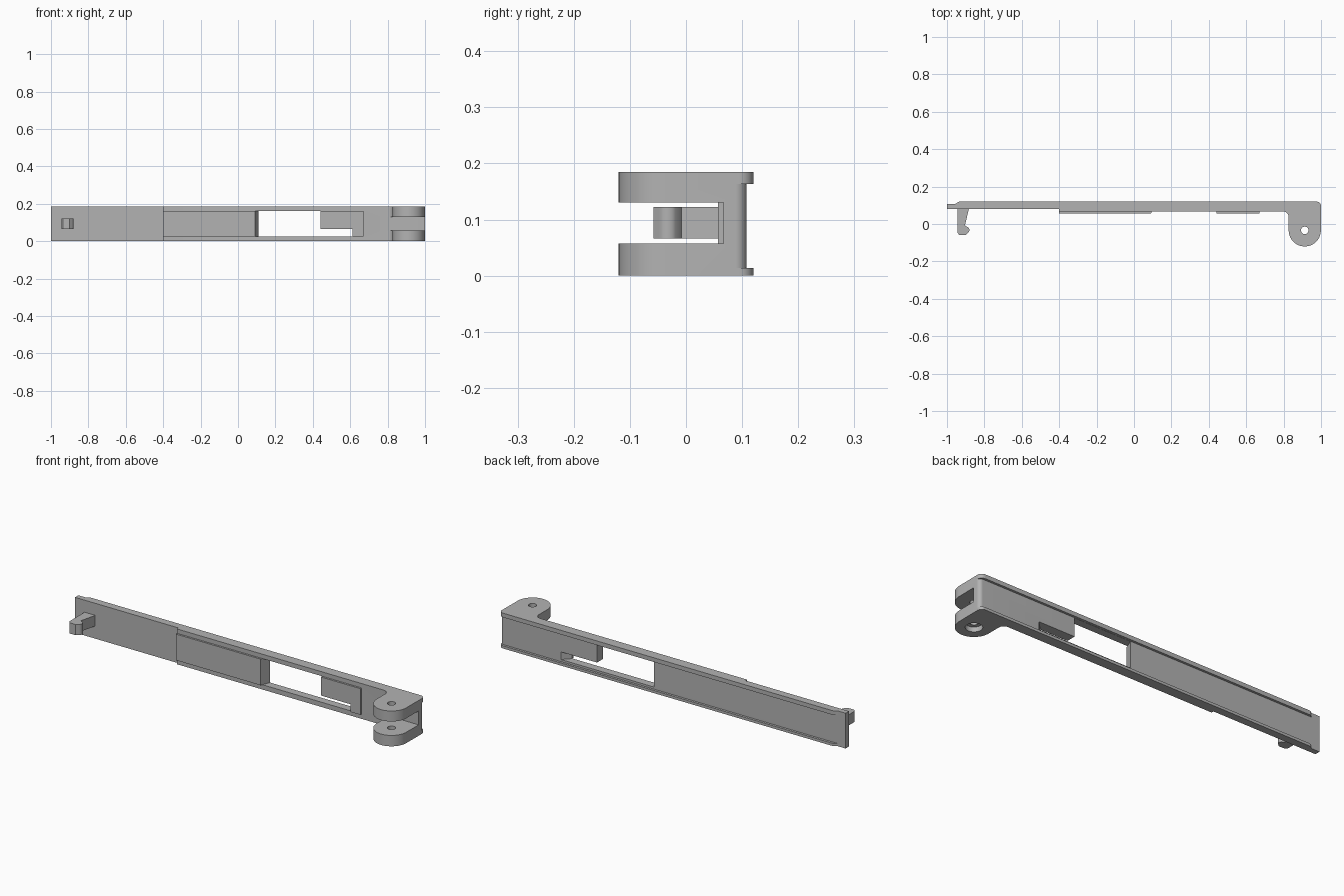
import bpy, bmesh
from math import sin, cos, radians

cube = bpy.data.objects.get("Cube")
if cube:
    bpy.data.objects.remove(cube, do_unlink=True)

grey = bpy.data.materials.new("plain_grey")
grey.use_nodes = True
colour = (0.45, 0.45, 0.45, 1)
grey.diffuse_color = colour
grey.node_tree.nodes["Principled BSDF"].inputs["Base Color"].default_value = colour

H = 0.185          # total height
FRONT = 0.067      # front of the thicker stretch
PAD = 0.057        # front of the raised pad
BACK = 0.108       # recessed back panel


def arc(cx, cy, r, a0, a1, n=10):
    angles = [radians(a0 + (a1 - a0) * i / n) for i in range(n + 1)]
    return [(cx + r * cos(a), cy + r * sin(a)) for a in angles]


def prism(name, outline, z0, z1):
    """Extrude a plan outline from z0 to z1."""
    bm = bmesh.new()
    face = bm.faces.new([bm.verts.new((x, y, z0)) for x, y in outline])
    top = bmesh.ops.extrude_face_region(bm, geom=[face])["geom"]
    verts = [v for v in top if isinstance(v, bmesh.types.BMVert)]
    bmesh.ops.translate(bm, verts=verts, vec=(0, 0, z1 - z0))
    bmesh.ops.recalc_face_normals(bm, faces=bm.faces)
    mesh = bpy.data.meshes.new(name)
    bm.to_mesh(mesh)
    bm.free()
    mesh.materials.append(grey)
    obj = bpy.data.objects.new(name, mesh)
    bpy.context.collection.objects.link(obj)
    return obj


def combine(target, tool, operation):
    """Apply a boolean and discard the tool."""
    bpy.context.view_layer.objects.active = target
    mod = target.modifiers.new("combine", 'BOOLEAN')
    mod.operation, mod.solver, mod.object = operation, 'EXACT', tool
    bpy.ops.object.modifier_apply(modifier=mod.name)
    bpy.data.objects.remove(tool, do_unlink=True)


def box(x0, x1, y0, y1):
    return [(x0, y0), (x1, y0), (x1, y1), (x0, y1)]


# Long arm with the hinge ear in one outline
outline = [(-1, 0.08), (-0.4, 0.08), (-0.4, FRONT)]
outline += arc(0.797, FRONT - 0.03, 0.03, 90, 0)
outline += arc(0.913, -0.034, 0.086, 180, 360, 28)
outline += arc(0.975, 0.095, 0.025, 0, 90)
outline += [(-0.935, 0.12), (-0.955, BACK), (-1, BACK)]
arm = prism("arm", outline, 0, H)

# Raised pad on the front
combine(arm, prism("pad", box(-0.4, 0.67, PAD, 0.09), 0.025, 0.162), 'UNION')

# Back recess between the two rims, wrapping the end corner
recess = [(-1.1, BACK)] + arc(0.98, BACK - 0.02, 0.02, 90, 0)
recess += [(1.1, 0.088), (1.1, 0.2), (-1.1, 0.2)]
combine(arm, prism("recess", recess, 0.014, 0.163), 'DIFFERENCE')

# Gap that splits the hinge ear in two
combine(arm, prism("ear_gap", box(0.75, 1.1, -0.2, FRONT), 0.057, 0.13), 'DIFFERENCE')

# Window with a sloping end, and the slot running on under the tab
window = [(0.085, 0.04), (0.44, 0.04), (0.44, 0.15), (0.11, 0.15), (0.11, BACK)]
combine(arm, prism("window", window, 0.025, 0.162), 'DIFFERENCE')
slot = [(0.4, 0.04), (0.612, 0.04), (0.612, 0.07), (0.65, BACK), (0.65, 0.15), (0.4, 0.15)]
combine(arm, prism("slot", slot, 0.025, 0.065), 'DIFFERENCE')

# Pivot hole and its wider bore underneath
for radius, top in ((0.02, 0.3), (0.04, 0.025)):
    circle = arc(0.913, -0.034, radius, 0, 360, 32)[:-1]
    combine(arm, prism("bore", circle, -0.1, top), 'DIFFERENCE')

# Latch hook at the other end
hook_outline = [(-0.945, 0.085), (-0.945, -0.045), (-0.935, -0.058), (-0.9, -0.058)]
hook_outline += arc(-0.9, -0.032, 0.02, -60, 40, 6)
hook_outline += [(-0.904, -0.008), (-0.882, 0.085)]
hook = prism("latch_hook", hook_outline, 0.066, 0.122)

for obj in (arm, hook):
    bpy.ops.object.select_all(action='DESELECT')
    obj.select_set(True)
    bpy.context.view_layer.objects.active = obj
    bpy.ops.object.shade_smooth_by_angle(angle=radians(30))
